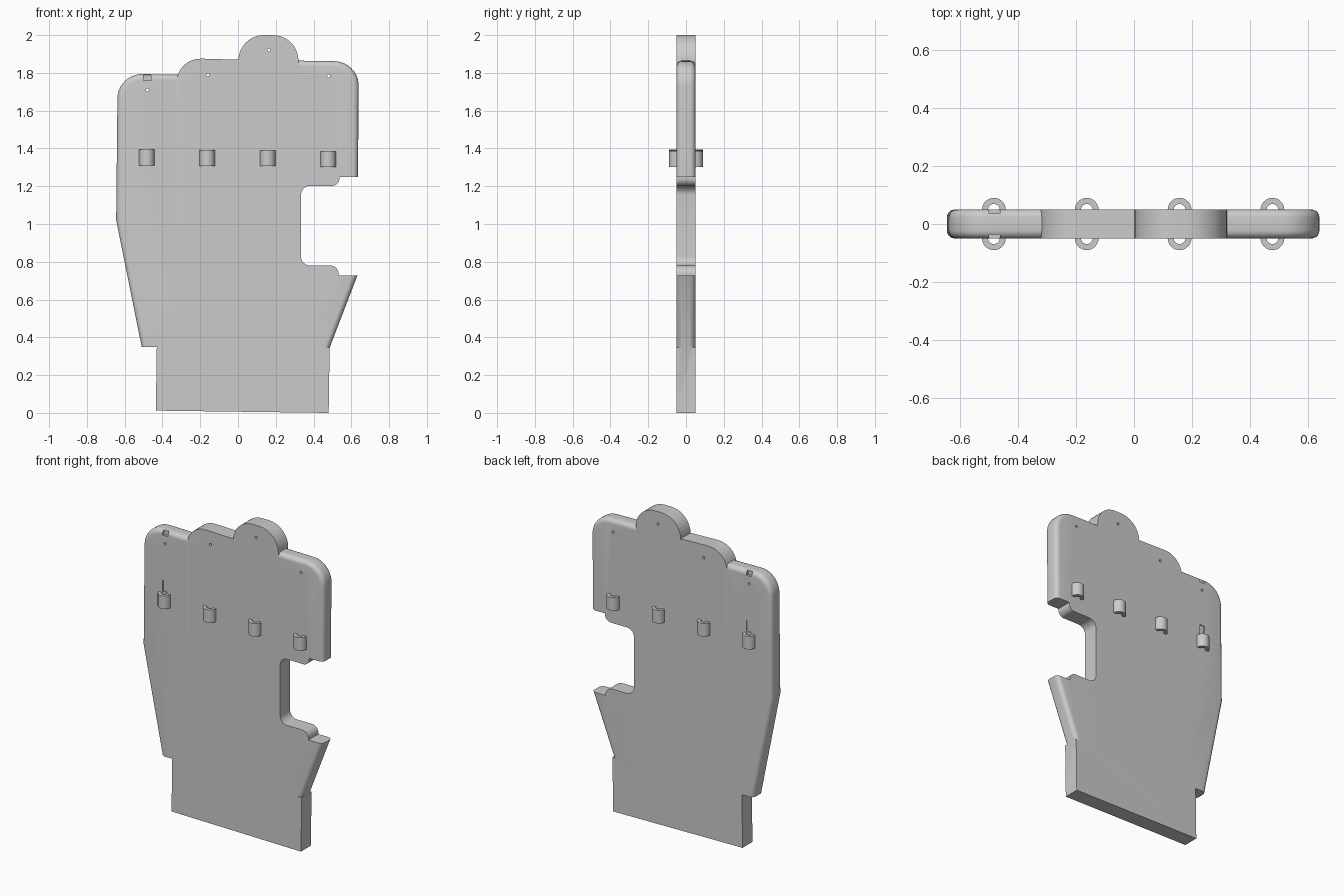
import bpy, bmesh, math
from mathutils import Vector, Matrix

if "Cube" in bpy.data.objects:
    bpy.data.objects.remove(bpy.data.objects["Cube"])

HALF = 0.05  # half thickness of the panel


def add_object(name, bm):
    bmesh.ops.recalc_face_normals(bm, faces=bm.faces[:])
    mesh = bpy.data.meshes.new(name)
    bm.to_mesh(mesh)
    bm.free()
    ob = bpy.data.objects.new(name, mesh)
    bpy.context.collection.objects.link(ob)
    return ob


def fillet(corners, seg=10):
    """Turn (x, z, radius) corners into an outline with rounded corners."""
    out = []
    n = len(corners)
    for i, (x, z, r) in enumerate(corners):
        p = Vector((x, z))
        if r == 0:
            out.append(p)
            continue
        a = (Vector(corners[i - 1][:2]) - p).normalized()
        b = (Vector(corners[(i + 1) % n][:2]) - p).normalized()
        half = a.angle(b) / 2
        c = p + (a + b).normalized() * (r / math.sin(half))
        s = p + a * (r / math.tan(half)) - c
        e = p + b * (r / math.tan(half)) - c
        turn = math.atan2(s.x * e.y - s.y * e.x, s.dot(e))
        for k in range(seg + 1):
            out.append(c + Matrix.Rotation(turn * k / seg, 2) @ s)
    return out


def slab(name, corners, rounded=None):
    """Extrude an outline through the thickness, rounding chosen rim edges."""
    bm = bmesh.new()
    face = bm.faces.new([bm.verts.new((p.x, -HALF, p.y)) for p in fillet(corners)])
    res = bmesh.ops.extrude_face_region(bm, geom=[face], use_keep_orig=True)
    bmesh.ops.translate(bm, vec=(0, 2 * HALF, 0),
                        verts=[v for v in res["geom"] if isinstance(v, bmesh.types.BMVert)])
    bmesh.ops.recalc_face_normals(bm, faces=bm.faces[:])
    if rounded:
        rim = []
        for e in bm.edges:
            m = (e.verts[0].co + e.verts[1].co) / 2
            if abs(abs(m.y) - HALF) < 1e-5 and rounded(m.x, m.z):
                rim.append(e)
        bmesh.ops.bevel(bm, geom=rim, offset=0.028, offset_type='OFFSET', segments=5,
                        profile=0.5, affect='EDGES', clamp_overlap=False)
    return add_object(name, bm)


def boolean(target, other, op):
    mod = target.modifiers.new(op, 'BOOLEAN')
    mod.object, mod.operation, mod.solver = other, op, 'EXACT'
    bpy.context.view_layer.objects.active = target
    bpy.ops.object.modifier_apply(modifier=mod.name)
    bpy.data.objects.remove(other)


# Middle of the panel with its foot and two rounded humps
panel = slab("panel", [
    (-0.435, 0.012, 0), (0.48, 0, 0), (0.485, 0.345, 0), (0.32, 0.345, 0),
    (0.32, 2.0, 0.135), (0.002, 2.0, 0.135), (0.002, 1.87, 0), (-0.18, 1.875, 0),
    (-0.325, 1.875, 0.125), (-0.32, 0.35, 0), (-0.43, 0.35, 0)])

# Left strip with rounded outer edge
left = slab("left_strip", [
    (-0.30, 1.79, 0), (-0.637, 1.796, 0.13), (-0.645, 1.02, 0),
    (-0.51, 0.35, 0), (-0.30, 0.35, 0)],
    lambda x, z: x < -0.305 and z > 0.36)

# Right strip with the open notch
right = slab("right_strip", [
    (0.30, 1.865, 0), (0.64, 1.86, 0.13), (0.635, 1.25, 0), (0.537, 1.25, 0),
    (0.537, 1.202, 0.04), (0.333, 1.202, 0.05), (0.333, 0.78, 0.05),
    (0.533, 0.78, 0.045), (0.533, 0.727, 0), (0.632, 0.727, 0),
    (0.485, 0.345, 0), (0.30, 0.345, 0)],
    lambda x, z: x > 0.31 and (z > 1.26 or (x > 0.545 and z < 0.7)))

boolean(panel, left, 'UNION')
boolean(panel, right, 'UNION')

# Small through holes near the top
for x, z in [(-0.48, 1.71), (-0.16, 1.79), (0.163, 1.92), (0.48, 1.783)]:
    bm = bmesh.new()
    bmesh.ops.create_cone(bm, cap_ends=True, segments=16, radius1=0.008, radius2=0.008, depth=0.3,
                          matrix=Matrix.Translation((x, 0, z)) @ Matrix.Rotation(math.pi / 2, 4, 'X'))
    boolean(panel, add_object("hole_cutter", bm), 'DIFFERENCE')

# Shallow recesses on both faces of the left strip
for side in (-1, 1):
    for z, w, h, d in [(1.775, 0.038, 0.028, 0.03), (1.437, 0.034, 0.07, 0.012)]:
        bm = bmesh.new()
        bmesh.ops.create_cube(bm, size=1, matrix=Matrix.Translation((-0.48, side * HALF, z))
                              @ Matrix.Diagonal((w, d, h, 1)))
        boolean(panel, add_object("recess_cutter", bm), 'DIFFERENCE')


def loop(name, x, z, side, outer=0.041, inner=0.02, height=0.083, seg=16):
    """Half-ring standing off one face of the panel."""
    bm = bmesh.new()
    ring = []
    for k in range(seg + 1):
        a = math.pi * k / seg
        c, s = math.cos(a), math.sin(a) * side
        ring.append([bm.verts.new((x + r * c, side * (HALF - 0.001) + r * s, z + h))
                     for r, h in ((outer, 0), (outer, height), (inner, height), (inner, 0))])
    for p, q in zip(ring, ring[1:]):
        for j in range(4):
            bm.faces.new((p[j], p[(j + 1) % 4], q[(j + 1) % 4], q[j]))
    bm.faces.new(ring[0])
    bm.faces.new(ring[-1])
    return add_object(name, bm)


# Four loops on each face
for x, z in [(-0.483, 1.311), (-0.163, 1.308), (0.157, 1.306), (0.477, 1.302)]:
    loop("front_loop", x, z, -1)
    loop("back_loop", x, z, 1)

# Smooth curved surfaces, sharp corners
for ob in bpy.context.collection.objects:
    ob.select_set(True)
bpy.context.view_layer.objects.active = panel
bpy.ops.object.shade_smooth_by_angle(angle=math.radians(30))
